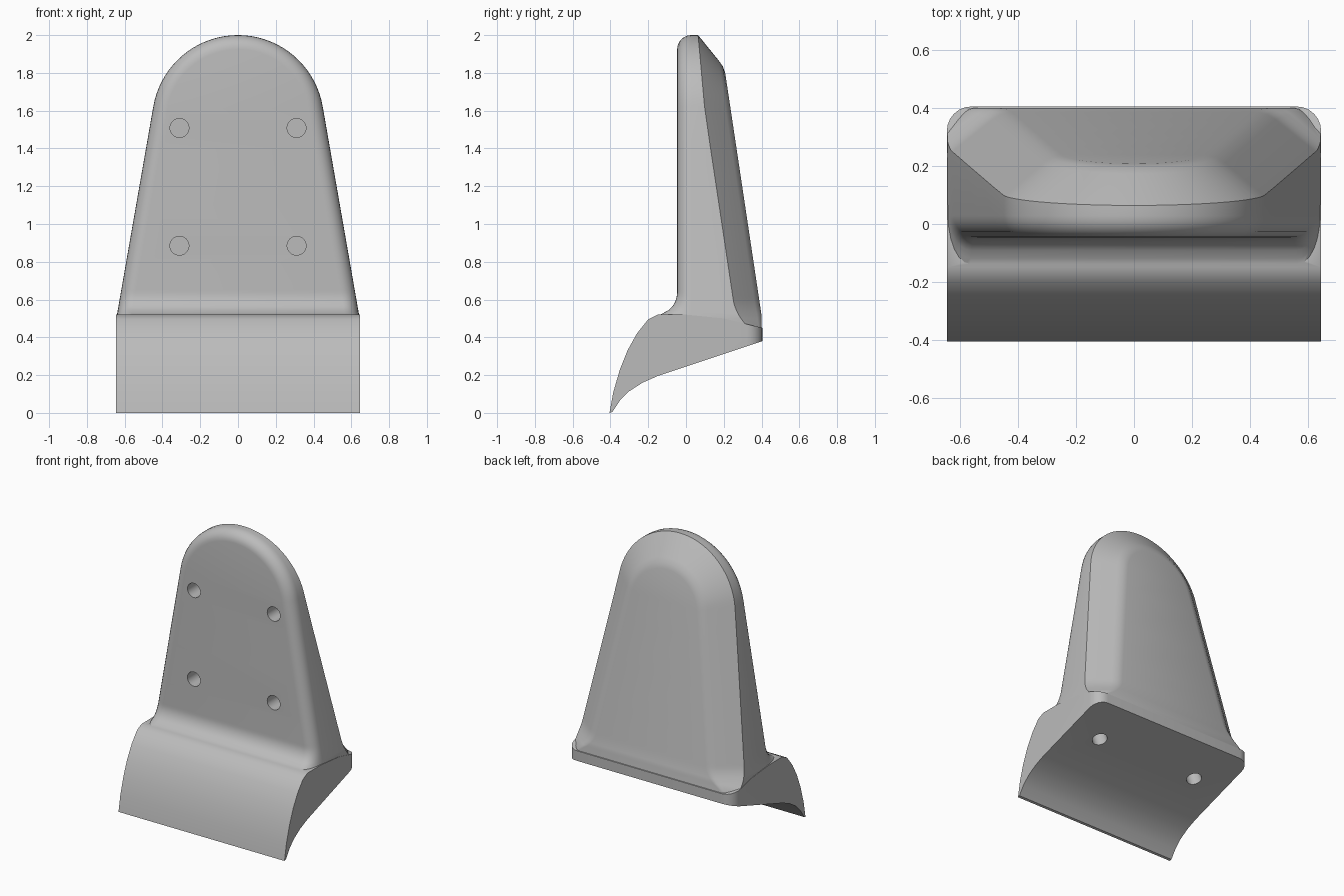
import bpy, bmesh, math
from mathutils import Vector

old = bpy.data.objects.get("Cube")
if old:
    bpy.data.objects.remove(old, do_unlink=True)

grey = bpy.data.materials.new("plain_grey")
grey.use_nodes = True
grey.diffuse_color = (0.5, 0.5, 0.5, 1)
grey.node_tree.nodes["Principled BSDF"].inputs["Base Color"].default_value = (0.5, 0.5, 0.5, 1)


def make_object(name, bm):
    bmesh.ops.recalc_face_normals(bm, faces=bm.faces)
    mesh = bpy.data.meshes.new(name)
    bm.to_mesh(mesh)
    bm.free()
    mesh.materials.append(grey)
    obj = bpy.data.objects.new(name, mesh)
    bpy.context.collection.objects.link(obj)
    return obj


def combine(obj, other, operation):
    mod = obj.modifiers.new(operation.lower(), 'BOOLEAN')
    mod.operation, mod.solver, mod.object = operation, 'EXACT', other
    bpy.context.view_layer.objects.active = obj
    bpy.ops.object.modifier_apply(modifier=mod.name)
    bpy.data.objects.remove(other, do_unlink=True)


def clamp(v):
    return max(0.0, min(1.0, v))


# Foot: side profile (y, z) extruded across the width, rear corners rounded
HALF = 0.645
profile = [(-0.405, 0), (-0.385, 0.11), (-0.35, 0.23), (-0.31, 0.33), (-0.26, 0.42),
           (-0.2, 0.495), (-0.15, 0.52), (0, 0.52), (0.2, 0.5), (0.405, 0.45),
           (0.405, 0.38), (-0.15, 0.195), (-0.23, 0.16), (-0.3, 0.115),
           (-0.35, 0.065), (-0.39, 0.005)]
bm = bmesh.new()
face = bm.faces.new([bm.verts.new((-HALF, y, z)) for y, z in profile])
ext = bmesh.ops.extrude_face_region(bm, geom=[face])["geom"]
bmesh.ops.translate(bm, verts=[v for v in ext if isinstance(v, bmesh.types.BMVert)],
                    vec=(2 * HALF, 0, 0))
corners = [e for e in bm.edges
           if all(v.co.y > 0.4 for v in e.verts) and abs(e.verts[0].co.x - e.verts[1].co.x) < 0.01]
bmesh.ops.bevel(bm, geom=corners, offset=0.085, segments=6, profile=0.5, affect='EDGES')
foot = make_object("foot", bm)

# Upright plate: offset copies of a tapered, round-topped outline, lofted front to back
RADIUS, CENTRE, TAPER = 0.455, 1.545, math.radians(9.9)
SIDE_Z = [0.42, 0.46] + [0.5 + 0.015 * i for i in range(11)] + [0.8, 1.1, 1.4]
ARC = 18


def foot_blend(z):
    return clamp((0.6 - z) / 0.14) ** 2


def front_flare(z):
    u = clamp((0.64 - z) / 0.115)
    return 0.1 * (1 - math.sqrt(1 - u * u))


def edge_y(z):
    return 0.1 + (1.6 - z) * (0.15 if z < 1.6 else 0.09) + 0.05 * foot_blend(z)


def back_y(z):
    return min(0.4, 0.2 + 0.15 * (1.85 - z))


def half_outline(inset, depth):
    pts = []
    for z in SIDE_Z:
        r = RADIUS - inset(z)
        x = r / math.cos(TAPER) - (z - CENTRE) * math.tan(TAPER)
        pts.append(Vector((min(x, HALF - 0.002), depth(z), z)))
    r = RADIUS - inset(CENTRE)
    for i in range(ARC + 1):
        a = TAPER + (math.pi / 2 - TAPER) * i / ARC
        z = CENTRE + r * math.sin(a)
        pts.append(Vector((r * math.cos(a), depth(z), z)))
    pts[-1].x = 0
    return pts


layers = []
ROUND = 0.075
for i in range(7):
    a = math.pi / 2 * i / 6
    layers.append((lambda z, d=ROUND * (1 - math.sin(a)): d,
                   lambda z, a=a: -0.047 + ROUND * (1 - math.cos(a)) - front_flare(z) * math.cos(a)))
layers.append((lambda z: 0, edge_y))
for inset, t in ((0.135, 0.8), (0.165, 0.94), (0.2, 1.0)):
    layers.append((lambda z, d=inset: d * (1 - 0.5 * foot_blend(z)),
                   lambda z, t=t: edge_y(z) + (back_y(z) - edge_y(z)) * t))

bm = bmesh.new()
rings = []
for inset, depth in layers:
    pts = half_outline(inset, depth)
    mirrored = [Vector((-p.x, p.y, p.z)) for p in reversed(pts[:-1])]
    rings.append([bm.verts.new(p) for p in pts + mirrored])
n = len(rings[0])
for a, b in zip(rings, rings[1:]):
    for i in range(n - 1):
        bm.faces.new((a[i], a[i + 1], b[i + 1], b[i]))
for ring in (rings[0], rings[-1]):
    for i in range(n // 2 - 1):
        bm.faces.new((ring[i], ring[i + 1], ring[n - 2 - i], ring[n - 1 - i]))
    bm.faces.new((ring[n // 2 - 1], ring[n // 2], ring[n // 2 + 1]))
bm.faces.new([r[0] for r in rings] + [r[-1] for r in reversed(rings)])
body = make_object("bracket_body", bm)
combine(body, foot, 'UNION')


# Blind bolt holes: four in the front face, two in the sloped underside
def drill(start, direction, depth):
    cutter = bmesh.new()
    bmesh.ops.create_cone(cutter, cap_ends=True, segments=32, radius1=0.05,
                          radius2=0.05, depth=depth + 0.2)
    direction = Vector(direction).normalized()
    cutter.transform(direction.to_track_quat('Z', 'Y').to_matrix().to_4x4())
    bmesh.ops.translate(cutter, verts=cutter.verts,
                        vec=Vector(start) + direction * (depth / 2 - 0.1))
    combine(body, make_object("hole_cutter", cutter), 'DIFFERENCE')


for side in (-1, 1):
    for z in (0.885, 1.508):
        drill((side * 0.31, -0.047, z), (0, 1, 0), 0.22)
    drill((side * 0.4, 0.13, 0.29), (0, -0.32, 0.95), 0.2)

bpy.ops.object.select_all(action='DESELECT')
body.select_set(True)
bpy.context.view_layer.objects.active = body
bpy.ops.object.shade_smooth_by_angle(angle=math.radians(28))
